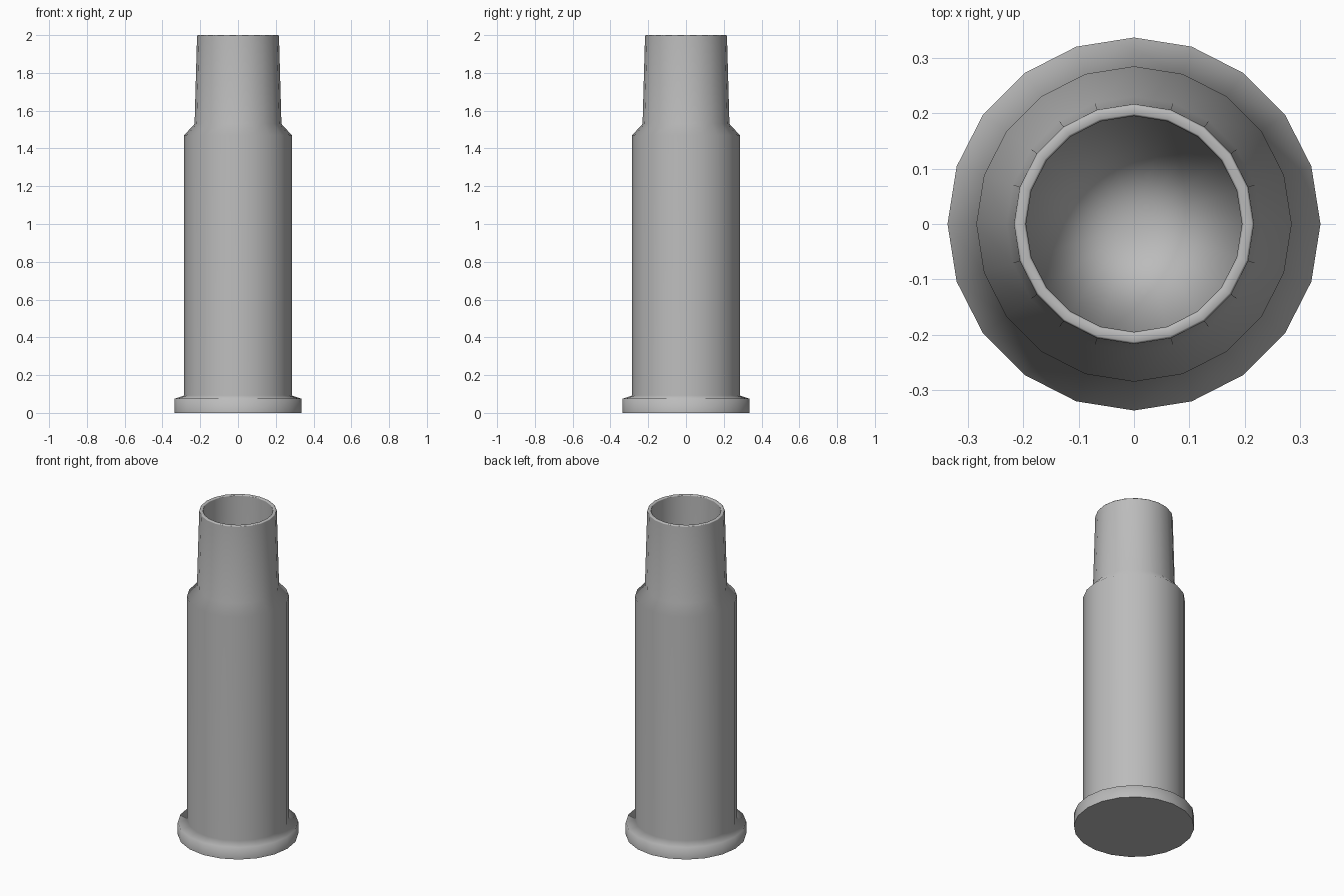
import bpy, bmesh, math

if "Cube" in bpy.data.objects:
    bpy.data.objects.remove(bpy.data.objects["Cube"])

SIDES = 20

# Profile (radius, height): base, flange, body, shoulder, neck, rounded lip, bore
profile = [(0.337, 0.0), (0.337, 0.075), (0.285, 0.092), (0.285, 1.47),
           (0.23, 1.53), (0.217, 1.995), (0.213, 2.0), (0.199, 2.0),
           (0.195, 1.995), (0.195, 0.12)]

bm = bmesh.new()
rings = []
for r, z in profile:
    rings.append([bm.verts.new((r * math.cos(2 * math.pi * i / SIDES),
                                r * math.sin(2 * math.pi * i / SIDES), z))
                  for i in range(SIDES)])
floor_centre = bm.verts.new((0, 0, profile[-1][1]))

# Skin the rings, then close the base and the bore floor
for a, b in zip(rings, rings[1:]):
    for i in range(SIDES):
        j = (i + 1) % SIDES
        bm.faces.new((a[i], a[j], b[j], b[i]))
base = bm.faces.new(rings[0][::-1])
for i in range(SIDES):
    bm.faces.new((rings[-1][i], rings[-1][(i + 1) % SIDES], floor_centre))
bmesh.ops.recalc_face_normals(bm, faces=bm.faces)

# Smooth everywhere except around the flat base
for f in bm.faces:
    f.smooth = True
for e in base.edges:
    e.smooth = False

mesh = bpy.data.meshes.new("hollow_casing")
bm.to_mesh(mesh)
bm.free()
casing = bpy.data.objects.new("hollow_casing", mesh)
bpy.context.collection.objects.link(casing)

# Large faces keep straight shading, small ones blend into them
weighted = casing.modifiers.new("weighted_normals", 'WEIGHTED_NORMAL')
weighted.mode = 'FACE_AREA'
weighted.keep_sharp = True

# Mid grey surface
grey = bpy.data.materials.new("mid_grey")
grey.diffuse_color = (0.5, 0.5, 0.5, 1)
grey.use_nodes = True
grey.node_tree.nodes["Principled BSDF"].inputs["Base Color"].default_value = grey.diffuse_color
mesh.materials.append(grey)
